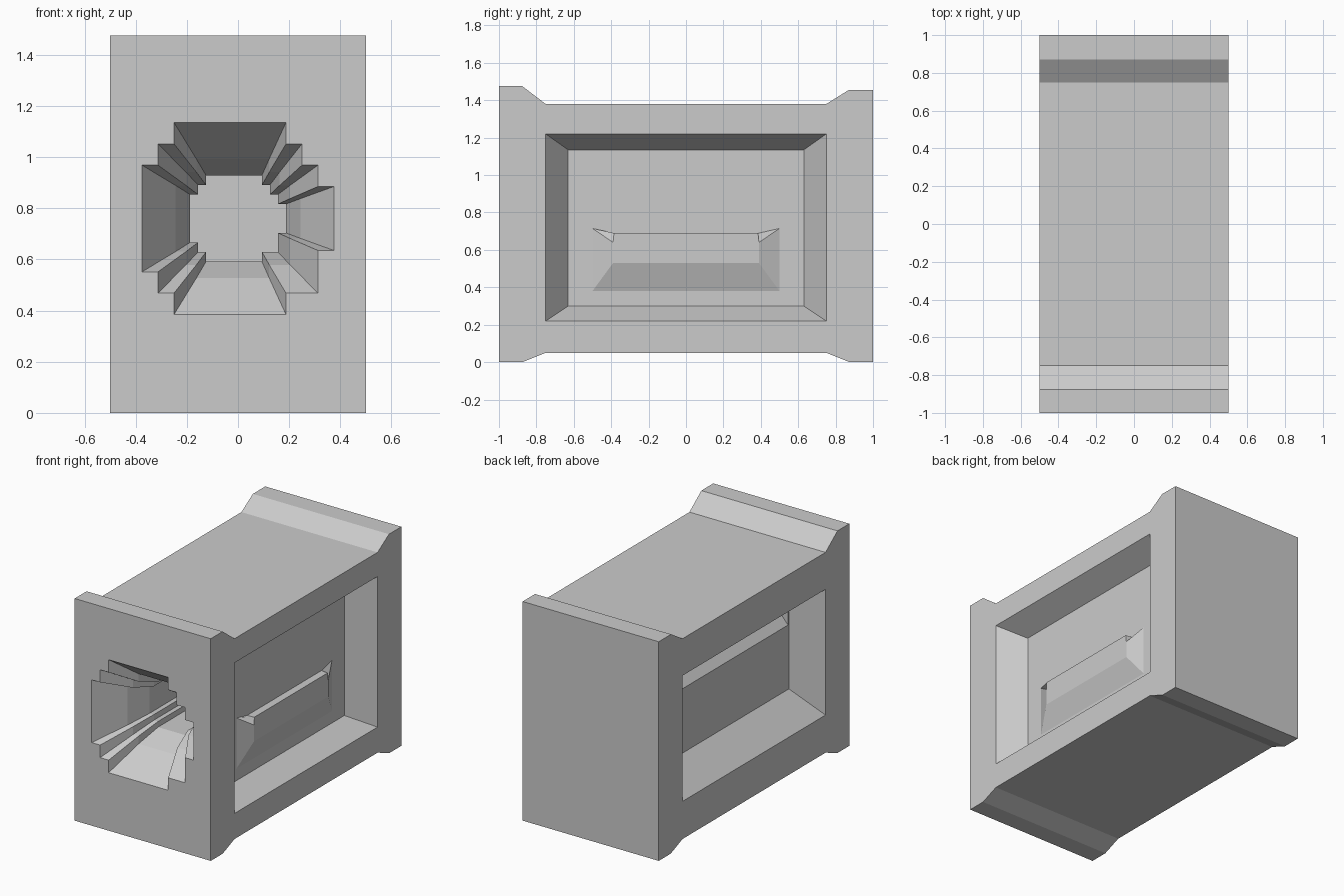
import bpy, bmesh

cube = bpy.data.objects.get("Cube")
if cube:
    bpy.data.objects.remove(cube, do_unlink=True)

grey = bpy.data.materials.new("plain grey")
grey.use_nodes = True
colour = (0.6, 0.6, 0.6, 1)
grey.diffuse_color = colour
grey.node_tree.nodes["Principled BSDF"].inputs["Base Color"].default_value = colour


def loft(name, loops):
    """Solid skinned through matching loops of points, capped at both ends."""
    bm = bmesh.new()
    rings = [[bm.verts.new(p) for p in loop] for loop in loops]
    n = len(rings[0])
    for a, b in zip(rings, rings[1:]):
        for i in range(n):
            j = (i + 1) % n
            bm.faces.new((a[i], a[j], b[j], b[i]))
    bm.faces.new(rings[0])
    bm.faces.new(rings[-1])
    bmesh.ops.recalc_face_normals(bm, faces=bm.faces[:])
    mesh = bpy.data.meshes.new(name)
    bm.to_mesh(mesh)
    bm.free()
    mesh.materials.append(grey)
    ob = bpy.data.objects.new(name, mesh)
    bpy.context.scene.collection.objects.link(ob)
    return ob


def side_rect(x, y, z0, z1):
    return [(x, -y, z0), (x, y, z0), (x, y, z1), (x, -y, z1)]


def carve(target, cutter):
    mod = target.modifiers.new(cutter.name, "BOOLEAN")
    mod.operation = "DIFFERENCE"
    mod.solver = "EXACT"
    mod.object = cutter
    bpy.context.view_layer.objects.active = target
    bpy.ops.object.modifier_apply(modifier=mod.name)
    bpy.data.objects.remove(cutter, do_unlink=True)


# Body: flanged side profile extruded across the width
profile = [(-1, 0), (-.875, 0), (-.75, .05), (.75, .05), (.875, 0), (1, 0),
           (1, 1.455), (.87, 1.455), (.75, 1.38), (-.75, 1.38),
           (-.875, 1.475), (-1, 1.475)]
body = loft("body", [[(x, y, z) for y, z in profile] for x in (-.5, .5)])

# Front bore: stepped funnel narrowing to a straight tunnel
steps = [(-6, 4.5), (-6, 3.5), (-5, 3.5), (-5, 2.5), (-6, 2.5)]
steps = [(-4, 4.5), (-4, 3.5), (-5, 3.5), (-5, 2.5), (-6, 2.5),
         (-6, -2.5), (-5, -2.5), (-5, -3.5), (-4, -3.5), (-4, -4.5),
         (3, -4.5), (3, -3.5), (5, -3.5), (5, -1.5), (6, -1.5),
         (6, 1.5), (5, 1.5), (5, 2.5), (4, 2.5), (4, 3.5), (3, 3.5), (3, 4.5)]
stages = [(-1.1, 1, 1), (-1, 1, 1), (-.81, .65, .62), (-.66, .5, .45), (.5, .5, .45)]
bore = loft("bore_cutter", [[(x / 16 * kx, y, .76 + z / 12 * kz) for x, z in steps]
                            for y, kx, kz in stages])
carve(body, bore)

# Left-hand and right-hand windows with sloped rims
carve(body, loft("right_window_cutter", [
    side_rect(.6, .75, .22, 1.22), side_rect(.5, .75, .22, 1.22),
    side_rect(.34, .63, .30, 1.135)]))
carve(body, loft("left_window_cutter", [
    side_rect(-.6, .75, .30, 1.135), side_rect(-.5, .75, .30, 1.135),
    side_rect(-.315, .63, .47, 1.07)]))
carve(body, loft("left_groove_cutter", [
    side_rect(-.33, .62, .88, 1.05), side_rect(-.27, .62, .95, 1.05)]))

# Raised bar on the wall of the recess
base = [(-.5, .38), (.5, .38), (.5, .715), (.39, .69), (-.39, .69), (-.5, .715)]
face = [(-.39, .53), (.39, .53), (.39, .64), (.385, .69), (-.385, .69), (-.39, .64)]
loft("raised_bar", [[(.335, y, z) for y, z in base],
                    [(.34, y, z) for y, z in base],
                    [(.39, y, z) for y, z in face]])
